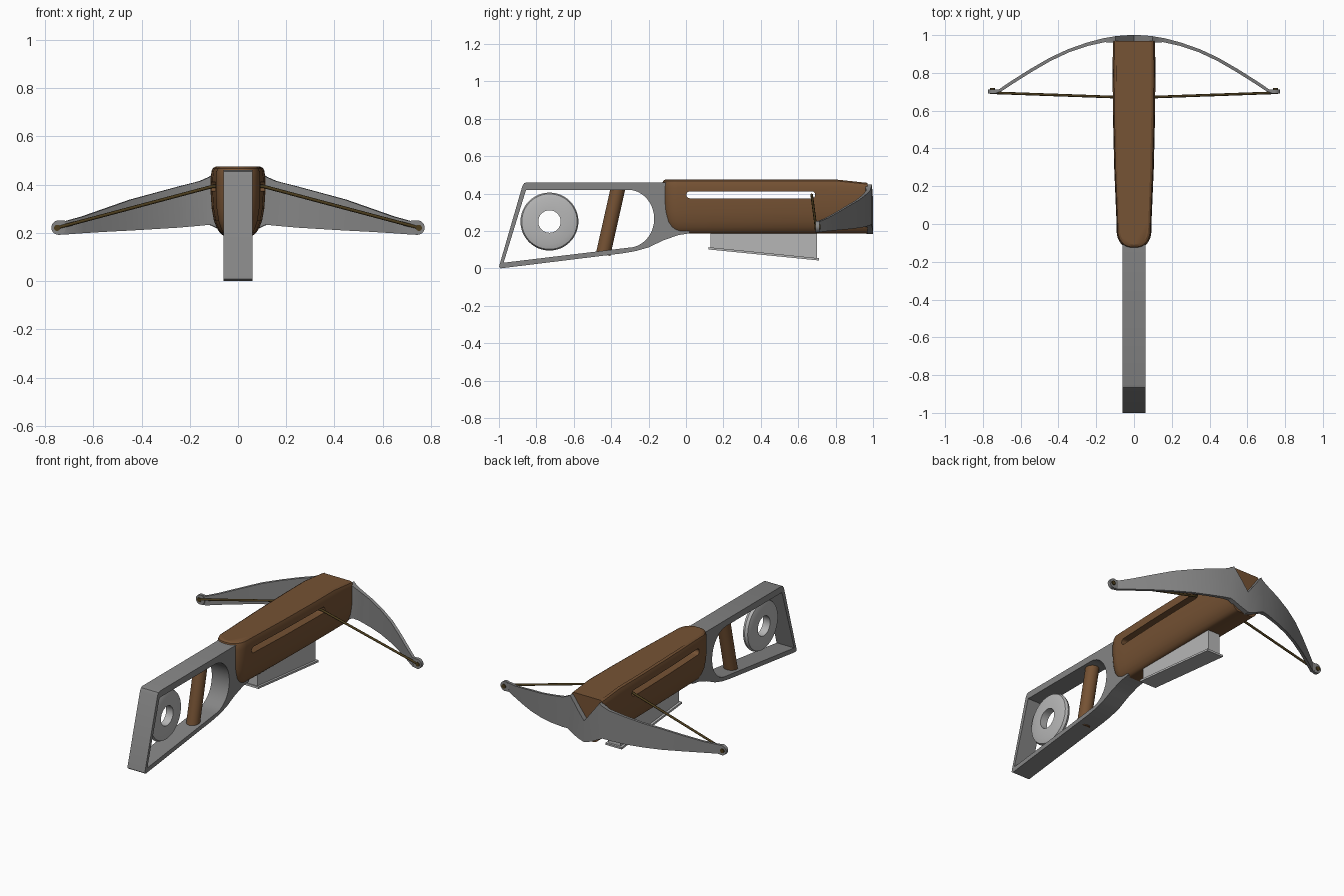
import bpy, bmesh, math
from math import pi, sin, cos, radians
from mathutils import Vector

if "Cube" in bpy.data.objects:
    bpy.data.objects.remove(bpy.data.objects["Cube"])


def material(name, colour):
    m = bpy.data.materials.new(name)
    m.use_nodes = True
    m.diffuse_color = (*colour, 1)
    m.node_tree.nodes["Principled BSDF"].inputs["Base Color"].default_value = (*colour, 1)
    return m


wood = material("brown wood", (0.18, 0.085, 0.034))
steel = material("grey steel", (0.235, 0.235, 0.235))
pale = material("light grey metal", (0.47, 0.47, 0.47))
cord = material("dark cord", (0.07, 0.045, 0.012))


def select(ob):
    bpy.ops.object.select_all(action="DESELECT")
    ob.select_set(True)
    bpy.context.view_layer.objects.active = ob


def smooth(ob, angle=35):
    select(ob)
    bpy.ops.object.shade_smooth_by_angle(angle=radians(angle))


def add_mesh(name, bm, mat):
    bmesh.ops.recalc_face_normals(bm, faces=bm.faces)
    me = bpy.data.meshes.new(name)
    bm.to_mesh(me)
    bm.free()
    me.materials.append(mat)
    ob = bpy.data.objects.new(name, me)
    bpy.context.collection.objects.link(ob)
    return ob


def loft(rings):
    """Skin closed rings of points and cap both ends."""
    bm = bmesh.new()
    rows = [[bm.verts.new(p) for p in ring] for ring in rings]
    n = len(rows[0])
    for a, b in zip(rows, rows[1:]):
        for i in range(n):
            j = (i + 1) % n
            bm.faces.new((a[i], a[j], b[j], b[i]))
    bm.faces.new(rows[0])
    bm.faces.new(rows[-1])
    return bm


def side_plate(name, loops, half, mat):
    """Extrude side-on outlines (y, z), later loops being holes, across x."""
    cu = bpy.data.curves.new(name, "CURVE")
    cu.dimensions, cu.fill_mode, cu.extrude = "2D", "BOTH", half
    for loop in loops:
        sp = cu.splines.new("POLY")
        sp.points.add(len(loop) - 1)
        sp.use_cyclic_u = True
        for p, (y, z) in zip(sp.points, loop):
            p.co = (y, z, 0, 1)
    cu.materials.append(mat)
    ob = bpy.data.objects.new(name, cu)
    bpy.context.collection.objects.link(ob)
    ob.rotation_euler = (pi / 2, 0, pi / 2)
    select(ob)
    bpy.ops.object.convert(target="MESH")
    ob = bpy.context.object
    smooth(ob)
    return ob


def rod(name, a, b, radius, mat, sides=24):
    a, b = Vector(a), Vector(b)
    bpy.ops.mesh.primitive_cylinder_add(vertices=sides, radius=radius,
                                        depth=(b - a).length, location=(a + b) / 2)
    ob = bpy.context.object
    ob.name = name
    ob.rotation_euler = (b - a).to_track_quat("Z", "Y").to_euler()
    ob.data.materials.append(mat)
    smooth(ob)
    return ob


def arc(cy, cz, ry, rz, start, end, n=16):
    steps = [radians(start + (end - start) * i / n) for i in range(n + 1)]
    return [(cy + ry * cos(t), cz + rz * sin(t)) for t in steps]


# Open shoulder stock
outer = [(-1, 0.008), (-0.99, 0), (-0.34, 0.08), (-0.27, 0.092), (-0.2, 0.112),
         (-0.12, 0.15), (-0.04, 0.178), (0.02, 0.187), (0.02, 0.3), (-0.06, 0.46),
         (-0.85, 0.46), (-0.865, 0.455), (-0.875, 0.44)]
hole = [(-0.975, 0.03)] + arc(-0.31, 0.265, 0.14, 0.155, -90, 90) + [(-0.855, 0.42)]
side_plate("stock_frame", [outer, hole], 0.06, steel)

# Grip post inside the stock
rod("grip_post", (0, -0.443, 0.075), (0, -0.362, 0.435), 0.039, wood, 32)

# Ring disc with a thinner rim
section = [(0.06, -0.024), (0.12, -0.024), (0.148, -0.016), (0.155, 0),
           (0.148, 0.016), (0.12, 0.024), (0.06, 0.024)]
bm = bmesh.new()
turns = 48
rows = [[bm.verts.new((x, -0.73 + r * cos(t), 0.25 + r * sin(t))) for r, x in section]
        for t in (2 * pi * i / turns for i in range(turns))]
for i, row in enumerate(rows):
    nxt = rows[(i + 1) % turns]
    for k in range(len(section)):
        m = (k + 1) % len(section)
        bm.faces.new((row[k], row[m], nxt[m], nxt[k]))
smooth(add_mesh("ring_disc", bm, pale), 45)


# Wooden body, stacked from plan outlines that shrink towards top and bottom
def body_ring(z, inset):
    right = [(0.112, 0.97), (0.113, 0.8), (0.112, 0.6), (0.105, 0.3), (0.093, 0.02)]
    for i in range(1, 13):
        t = pi / 2 * i / 12
        right.append((0.092 * cos(t) ** 0.8, -0.03 - 0.1 * sin(t) ** 0.9))
    ring = []
    for x, y in right:
        scale = 1 - inset / 0.112
        back = inset * min(1, max(0, (0.02 - y) / 0.14))
        drop = 0.018 if z > 0.44 and y > 0.9 else 0
        ring.append((x * scale, y + back, z - drop))
    return ring + [(-x, y, h) for x, y, h in reversed(ring[:-1])]


levels = [(0.185, 0.062), (0.19, 0.05), (0.2, 0.038), (0.22, 0.025), (0.25, 0.013),
          (0.3, 0.004), (0.36, 0), (0.43, 0), (0.455, 0.003), (0.468, 0.008), (0.475, 0.02)]
body = add_mesh("body", loft([body_ring(z, d) for z, d in levels]), wood)

# Long slot through the body for the bowstring
slot = (arc(0.672, 0.393, 0.019, 0.019, -90, 90, 8)
        + arc(0.021, 0.393, 0.019, 0.019, 90, 270, 8))
cutter = add_mesh("slot_cutter", loft([[(x, y, z) for y, z in slot] for x in (-0.3, 0.3)]), wood)
cutter.hide_render = True
mod = body.modifiers.new("slot", "BOOLEAN")
mod.operation, mod.solver, mod.object = "DIFFERENCE", "EXACT", cutter
select(body)
bpy.ops.object.modifier_apply(modifier="slot")
bpy.data.objects.remove(cutter)
smooth(body, 30)

# Magazine box under the body with its thin base flange
side_plate("magazine_box", [[(0.13, 0.11), (0.7, 0.05), (0.7, 0.22), (0.13, 0.22)]], 0.042, pale)
side_plate("magazine_flange", [[(0.12, 0.101), (0.71, 0.042), (0.711, 0.054), (0.121, 0.113)]],
           0.056, pale)

# Bow limbs: stations of x, front y, bottom z, top z, thickness; mirrored
stations = [(0, 1, 0.183, 0.315, 0.035), (0.05, 0.999, 0.2, 0.38, 0.035),
            (0.1, 0.994, 0.225, 0.447, 0.035), (0.12, 0.99, 0.234, 0.433, 0.03),
            (0.16, 0.984, 0.23, 0.415, 0.022), (0.25, 0.96, 0.222, 0.392, 0.018),
            (0.35, 0.925, 0.216, 0.365, 0.017), (0.45, 0.878, 0.21, 0.338, 0.017),
            (0.55, 0.82, 0.205, 0.303, 0.017), (0.65, 0.757, 0.199, 0.268, 0.017),
            (0.715, 0.713, 0.194, 0.25, 0.016), (0.745, 0.71, 0.192, 0.252, 0.016)]
rings = []
for i, (x, y, low, high, thick) in enumerate(stations):
    a, b = stations[max(i - 1, 0)], stations[min(i + 1, len(stations) - 1)]
    slope = Vector((b[0] - a[0], b[1] - a[1])).normalized()
    off = Vector((slope.y, -slope.x)) * thick if i else Vector((0, -thick))
    rings.append([(x, y, low), (x, y, high),
                  (x + off.x, y + off.y, high), (x + off.x, y + off.y, low)])
bm = loft(rings)
bmesh.ops.delete(bm, geom=[f for f in bm.faces if all(abs(v.co.x) < 1e-5 for v in f.verts)],
                 context="FACES_ONLY")
limbs = add_mesh("bow_limbs", bm, steel)
limbs.modifiers.new("mirror", "MIRROR")
select(limbs)
bpy.ops.object.modifier_apply(modifier="mirror")
smooth(limbs, 28)

# Rounded limb tips with cord knots
for side, word in ((1, "left"), (-1, "right")):
    x = side * 0.744
    rod(word + "_limb_tip", (x, 0.692, 0.222), (x, 0.713, 0.222), 0.03, steel)
    rod(word + "_cord_knot", (x + side * 0.006, 0.688, 0.221),
        (x + side * 0.006, 0.719, 0.221), 0.013, cord, 12)

# Bowstring running through the slot
path = [(-0.755, 0.695, 0.22), (-0.105, 0.672, 0.393), (0.105, 0.672, 0.393), (0.755, 0.695, 0.22)]
cu = bpy.data.curves.new("bowstring", "CURVE")
cu.dimensions, cu.bevel_depth, cu.bevel_resolution, cu.use_fill_caps = "3D", 0.007, 2, True
sp = cu.splines.new("POLY")
sp.points.add(len(path) - 1)
for p, co in zip(sp.points, path):
    p.co = (*co, 1)
cu.materials.append(cord)
string = bpy.data.objects.new("bowstring", cu)
bpy.context.collection.objects.link(string)
select(string)
bpy.ops.object.convert(target="MESH")
smooth(bpy.context.object, 50)
